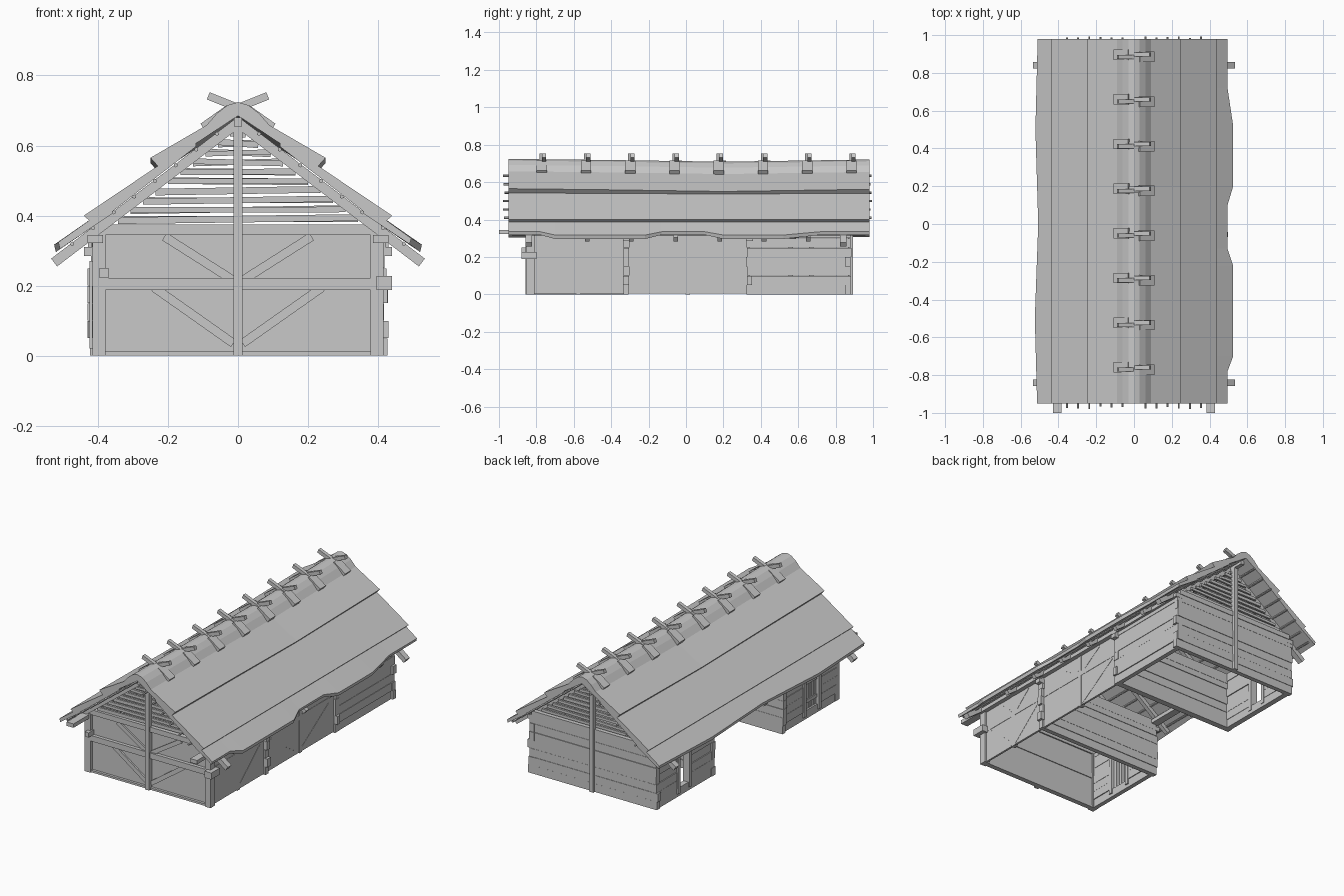
import bpy, bmesh, random
from mathutils import Vector, Matrix

random.seed(4)
cube = bpy.data.objects.get("Cube")
if cube:
    bpy.data.objects.remove(cube, do_unlink=True)

grey = bpy.data.materials.new("weathered_grey")
grey.use_nodes = True
grey.diffuse_color = (0.58, 0.58, 0.58, 1)
grey.node_tree.nodes["Principled BSDF"].inputs["Base Color"].default_value = (0.58, 0.58, 0.58, 1)

parts = {}


def mesh_of(part):
    return parts.setdefault(part, bmesh.new())


def beam(part, a, b, w, h):
    """Squared timber from a to b; w is sideways, h is upright."""
    a, b = Vector(a), Vector(b)
    d = (b - a).normalized()
    up = Vector((0, 1, 0)) if abs(d.z) > 0.99 else Vector((0, 0, 1))
    side = up.cross(d).normalized()
    rot = Matrix((d, side, d.cross(side))).transposed().to_4x4()
    size = Matrix.Diagonal(((b - a).length, w, h, 1))
    bmesh.ops.create_cube(mesh_of(part), size=1,
                          matrix=Matrix.Translation((a + b) / 2) @ rot @ size)


def box(part, x, y, z):
    size = Matrix.Diagonal((x[1] - x[0], y[1] - y[0], z[1] - z[0], 1))
    mid = Vector((sum(x), sum(y), sum(z))) / 2
    bmesh.ops.create_cube(mesh_of(part), size=1, matrix=Matrix.Translation(mid) @ size)


def loft(part, sections):
    """Closed solid through matching cross-sections."""
    bm = mesh_of(part)
    rings = [[bm.verts.new(p) for p in s] for s in sections]
    n = len(rings[0])
    for r, s in zip(rings, rings[1:]):
        for i in range(n):
            bm.faces.new((r[i], r[(i + 1) % n], s[(i + 1) % n], s[i]))
    bm.faces.new(rings[0])
    bm.faces.new(rings[-1])


def log_wall(part, along, start, end, at, door=None):
    """Stack of hewn logs with uneven ends, split around a door gap."""
    step = WALL_TOP / 7
    for i in range(7):
        z = (i * step, (i + 1) * step - 0.001)
        t = random.uniform(0.013, 0.018)
        s, e = start - random.uniform(0, 0.015), end + random.uniform(0, 0.015)
        spans = [(s, e)]
        if door and 0 < i < 5:
            spans = [(s, door[0]), (door[1], e)]
        for span in spans:
            across = (at - t, at + t)
            if along == "x":
                box(part, span, across, z)
            else:
                box(part, across, span, z)


WALL_TOP = 0.35
FRONT, BACK = -0.83, 0.865
SIDE = 0.4
PARTITIONS = (-0.32, 0.34)


def rafter_z(x):
    return 0.665 - 0.76 * abs(x)


# Thatch: a ridge cap over two lower courses, sagging a little in the middle
def sag(y):
    return -0.015 * max(0, 1 - abs(y - 0.2))


ENDS = (-0.95, -0.4, 0.2, 0.6, 0.98)
half = [(0.03, 0.715), (0.06, 0.692), (0.09, 0.658), (0.25, 0.565), (0.225, 0.537)]
cap = [(0, 0.724)] + half + [(0, 0.685)] + [(-x, z) for x, z in reversed(half)]
loft("thatch_ridge_cap", [[(x, y, z + sag(y)) for x, z in cap] for y in ENDS])

middle = [(0.12, 0.615), (0.44, 0.4), (0.41, 0.372), (0.12, 0.597)]
eave_wave = [(-0.95, 0), (-0.78, 0), (-0.7, 1), (-0.22, 1), (-0.13, 0), (0.1, 0),
             (0.2, 1), (0.52, 1), (0.72, 0), (0.98, 0)]
left_eave = [(-0.95, 0.6), (-0.5, 1), (0, 0.4), (0.5, 0.9), (0.98, 0.5)]
for s, wave in ((1, eave_wave), (-1, left_eave)):
    loft("thatch_middle_course", [[(s * x, y, z) for x, z in middle] for y in ENDS])
    rings = []
    for y, k in wave:
        tip = 0.495 + 0.03 * k
        low = [(0.36, 0.432), (tip, 0.335 - 0.018 * k), (tip - 0.005, 0.318 - 0.022 * k), (0.36, 0.405)]
        rings.append([(s * x, y, z) for x, z in low])
    loft("thatch_lower_course", rings)

# Crossed ridge riders
RIDERS = [-0.765 + 0.2365 * i for i in range(8)]
for y in RIDERS:
    for s in (-1, 1):
        o = 0.006 * s
        beam("ridge_rider", (-s * 0.1, y + o, 0.652), (-s * 0.025, y + o, 0.705), 0.055, 0.025)
        beam("ridge_rider", (-s * 0.045, y + o, 0.69), (s * 0.085, y + o, 0.742), 0.022, 0.022)

# Roof frame: rafters, thin purlin poles and a ridge pole
for s in (-1, 1):
    for y in (-0.84, 0.84):
        beam("end_rafter", (0, y, rafter_z(0)), (s * 0.525, y, rafter_z(0.525)), 0.035, 0.028)
    for y in RIDERS[1:-1]:
        beam("rafter", (0, y, rafter_z(0)), (s * 0.49, y, rafter_z(0.49)), 0.025, 0.025)
    for i in range(8):
        x = 0.06 + 0.059 * i
        z = rafter_z(x) + 0.014
        y0, y1 = -0.965 - random.uniform(0, 0.015), 0.985 + random.uniform(0, 0.01)
        if i > 5:
            y0, y1 = -0.93, 0.96
        bmesh.ops.create_cone(mesh_of("purlin_pole"), cap_ends=True, segments=6,
                              radius1=0.006, radius2=0.006, depth=y1 - y0,
                              matrix=Matrix.Translation((s * x, (y0 + y1) / 2, z))
                              @ Matrix.Rotation(1.5708, 4, "X"))
    # Wall plates carry the rafters past the front
    box("wall_plate", sorted((s * 0.385, s * 0.43)), (-1.0, 0.88), (0.322, 0.345))
box("ridge_pole", (-0.012, 0.012), (-0.93, 0.95), (0.655, 0.68))

# Gables: tie beam, king post and uneven slats
for y, out in ((FRONT, -1), (BACK, 1)):
    box("tie_beam", (-0.4, 0.4), (y - 0.018, y + 0.018), (0.345, 0.375))
    king = sorted((y, y + out * 0.028))
    box("king_post", (-0.013, 0.013), king, (0, 0.67))
    for i in range(10):
        z = 0.39 + 0.027 * i
        w = (0.65 - z) / 0.76
        tilt = random.uniform(-0.005, 0.005)
        beam("gable_slat", (-w, y, z - tilt), (w, y, z + tilt), 0.012, random.uniform(0.014, 0.02))

# Front wall: infill panel, posts, rails and braces
box("front_panel", (-SIDE, SIDE), (FRONT, FRONT + 0.01), (0.004, WALL_TOP))
front_y = FRONT - 0.004
for s in (-1, 1):
    box("corner_post", sorted((s * 0.378, s * 0.415)), (-0.852, -0.81), (0, WALL_TOP))
    for inner, outer, low, high in ((0.013, 0.21, 0.215, 0.34), (0.013, 0.24, 0.035, 0.195)):
        beam("front_brace", (s * inner, front_y, low), (s * outer, front_y, high), 0.012, 0.025)
box("front_rail", (-0.39, 0.39), (-0.85, -0.815), (0.188, 0.222))
box("front_sill", (-0.39, 0.39), (-0.845, -0.815), (0, 0.012))
box("side_rail_end", (0.395, 0.44), (-0.88, -0.8), (0.188, 0.227))
box("side_rail_end", (-0.395, -0.37), (-0.88, -0.83), (0.222, 0.25))

# Framed long wall on the left
FRAMED = ((FRONT, PARTITIONS[0]), PARTITIONS)
for y0, y1 in FRAMED:
    mid = (y0 + y1) / 2
    box("side_panel", (SIDE - 0.008, SIDE + 0.004), (y0, y1), (0.004, WALL_TOP))
    box("side_rail", (SIDE - 0.02, SIDE + 0.006), (y0, y1), (0.195, 0.225))
    box("side_post", (SIDE - 0.02, SIDE + 0.006), (mid - 0.012, mid + 0.012), (0, WALL_TOP))
    for s in (-1, 1):
        reach = s * (y1 - y0) * 0.42
        beam("side_brace", (SIDE, mid + s * 0.01, 0.015), (SIDE, mid + reach, 0.19), 0.011, 0.022)
        beam("side_brace", (SIDE, mid + s * 0.02, 0.225), (SIDE, mid + reach * 0.6, 0.32), 0.011, 0.022)

# Log walls: partitions, back wall, back room and the right side of the front room
for y in PARTITIONS:
    log_wall("partition_logs", "x", -0.415, 0.415, y)
log_wall("back_wall_logs", "x", -0.415, 0.415, BACK)
log_wall("back_room_left_logs", "y", PARTITIONS[1], 0.87, SIDE)
BACK_DOOR, FRONT_DOOR = (0.56, 0.67), (-0.66, -0.52)
log_wall("back_room_right_logs", "y", PARTITIONS[1], 0.87, -SIDE, BACK_DOOR)
log_wall("front_room_right_logs", "y", -0.82, PARTITIONS[0], -SIDE, FRONT_DOOR)

# Door frames, and a slatted door on the front room
for door in (BACK_DOOR, FRONT_DOOR):
    for y in door:
        box("door_jamb", (-SIDE - 0.024, -SIDE + 0.02), (y - 0.012, y + 0.012), (0.02, 0.27))
    box("door_lintel", (-SIDE - 0.024, -SIDE + 0.02), (door[0], door[1]), (0.25, 0.27))
for i in range(5):
    y = FRONT_DOOR[0] + 0.024 + 0.023 * i
    box("slatted_door", (-SIDE - 0.006, -SIDE + 0.004), (y - 0.009, y + 0.009), (0.052, 0.248))
for z in (0.09, 0.2):
    box("slatted_door", (-SIDE - 0.012, -SIDE - 0.006), FRONT_DOOR, (z, z + 0.02))

# Tie beams across the house at the partitions
for y in PARTITIONS:
    box("cross_beam", (-0.44, 0.44), (y - 0.018, y + 0.018), (0.285, 0.31))

for name, bm in parts.items():
    bmesh.ops.recalc_face_normals(bm, faces=bm.faces)
    mesh = bpy.data.meshes.new(name)
    bm.to_mesh(mesh)
    bm.free()
    mesh.materials.append(grey)
    bpy.context.scene.collection.objects.link(bpy.data.objects.new(name, mesh))
